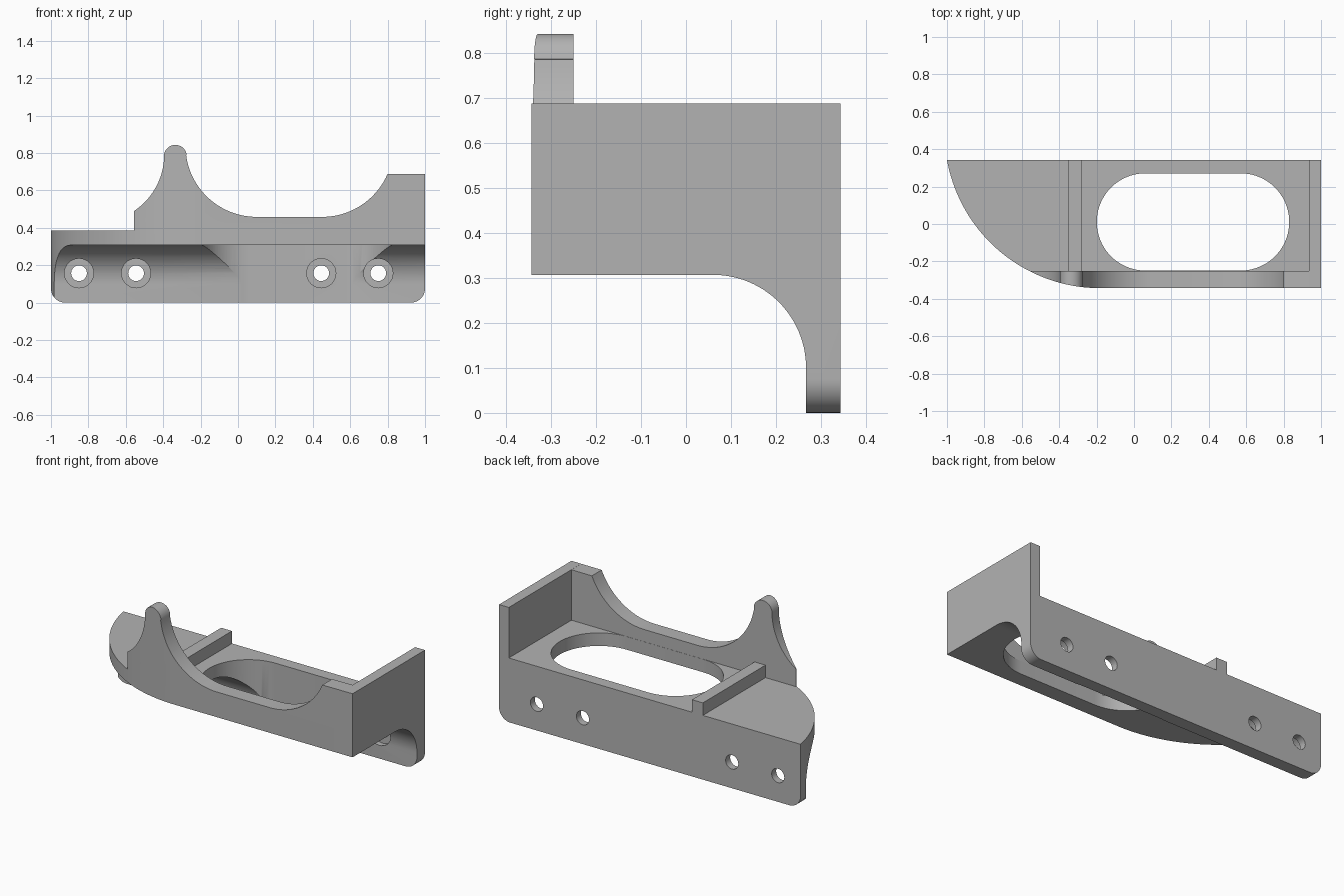
import bpy, bmesh, math
from mathutils import Vector

cube = bpy.data.objects.get("Cube")
if cube:
    bpy.data.objects.remove(cube)

grey = bpy.data.materials.new("plain grey")
grey.use_nodes = True
colour = (0.45, 0.45, 0.45, 1)
grey.diffuse_color = colour
grey.node_tree.nodes["Principled BSDF"].inputs["Base Color"].default_value = colour

HALF = 0.343          # half depth
WALL = -0.25          # inner face of the front wall
UNDER, DECK, TOP = 0.307, 0.385, 0.688


def arc(cx, cy, r, start, end, steps=20):
    """Points along an arc, angles in degrees."""
    angles = [math.radians(start + (end - start) * i / steps) for i in range(steps + 1)]
    return [(cx + r * math.cos(a), cy + r * math.sin(a)) for a in angles]


def prism(name, points, axis, low, high):
    """Extrude a closed 2D outline along an axis; the points use the other two axes in order."""
    def place(p, t):
        return Vector({"x": (t, *p), "y": (p[0], t, p[1]), "z": (*p, t)}[axis])
    bm = bmesh.new()
    face = bm.faces.new([bm.verts.new(place(p, low)) for p in points])
    extruded = bmesh.ops.extrude_face_region(bm, geom=[face])
    moved = [v for v in extruded["geom"] if isinstance(v, bmesh.types.BMVert)]
    bmesh.ops.translate(bm, verts=moved, vec=place((0, 0), high - low))
    bmesh.ops.recalc_face_normals(bm, faces=bm.faces)
    mesh = bpy.data.meshes.new(name)
    bm.to_mesh(mesh)
    bm.free()
    mesh.materials.append(grey)
    obj = bpy.data.objects.new(name, mesh)
    bpy.context.collection.objects.link(obj)
    return obj


def box(name, x0, x1, y0, y1, z0, z1):
    return prism(name, [(x0, y0), (x1, y0), (x1, y1), (x0, y1)], "z", z0, z1)


def combine(target, other, operation):
    """Apply a boolean and discard the second object."""
    mod = target.modifiers.new(operation, "BOOLEAN")
    mod.operation, mod.solver, mod.object = operation, "EXACT", other
    bpy.context.view_layer.objects.active = target
    bpy.ops.object.modifier_apply(modifier=mod.name)
    bpy.data.objects.remove(other)


# Deck and back plate, joined by a fillet underneath
section = [(-HALF, DECK), (-HALF, UNDER)] + arc(0.06, 0.1, 0.207, 90, 0, 28)
section += [(0.267, 0), (HALF, 0), (HALF, DECK)]
bracket = prism("bracket", section, "x", -1, 1)

# Front wall with a rounded horn and a long dip
outline = [(1, UNDER), (1, TOP)]
outline += arc(0.45, 0.839, 0.381, -23.5, -90)
outline += arc(0.1, 0.839, 0.381, -90, -172, 28)
outline += arc(-0.335, 0.782, 0.061, 5, 175, 18)
outline += arc(-0.756, 0.79, 0.361, 0, -56.2)
outline += [(-0.555, UNDER)]
combine(bracket, prism("front_wall", outline, "y", -HALF, WALL), "UNION")

# End plate and cross rib
combine(bracket, box("end_plate", 0.935, 1, -HALF, HALF, UNDER, TOP), "UNION")
combine(bracket, box("cross_rib", -0.352, -0.28, WALL - 0.02, HALF, UNDER, 0.46), "UNION")

# Curved plan outline at the right-hand end
plan = [(1.1, -HALF - 0.01), (1.1, HALF + 0.01), (-1, HALF + 0.01)]
plan += arc(-0.18, 0.49, 0.833, 190.2, 270, 48)
plan[-1] = (-0.18, -HALF - 0.01)
plan.insert(-1, (-0.18, -HALF))
combine(bracket, prism("plan_cutter", plan, "z", -0.1, 1), "INTERSECT")

# Rounded lower corners
R = 0.075
for side in (-1, 1):
    corner = [(side * (1 - R + x), R + z) for x, z in arc(0, 0, R, -90, 0, 12)]
    corner += [(side * 1.05, R), (side * 1.05, -0.05), (side * (1 - R), -0.05)]
    combine(bracket, prism("corner_cutter", corner, "y", 0.1, 0.5), "DIFFERENCE")

# Long slot through the deck
slot = arc(0.061, 0.011, 0.26, 90, 270, 40) + arc(0.57, 0.011, 0.26, -90, 90, 40)
combine(bracket, prism("slot_cutter", slot, "z", -0.1, 0.6), "DIFFERENCE")

# Counterbored screw holes
for x in (-0.85, -0.545, 0.445, 0.75):
    for radius, low, high in ((0.078, 0.06, 0.3), (0.042, 0.2, 0.5)):
        ring = arc(x, 0.157, radius, 0, 360, 32)[:-1]
        combine(bracket, prism("hole_cutter", ring, "y", low, high), "DIFFERENCE")

bpy.ops.object.select_all(action="DESELECT")
bracket.select_set(True)
bpy.context.view_layer.objects.active = bracket
bpy.ops.object.shade_smooth_by_angle(angle=math.radians(25))
